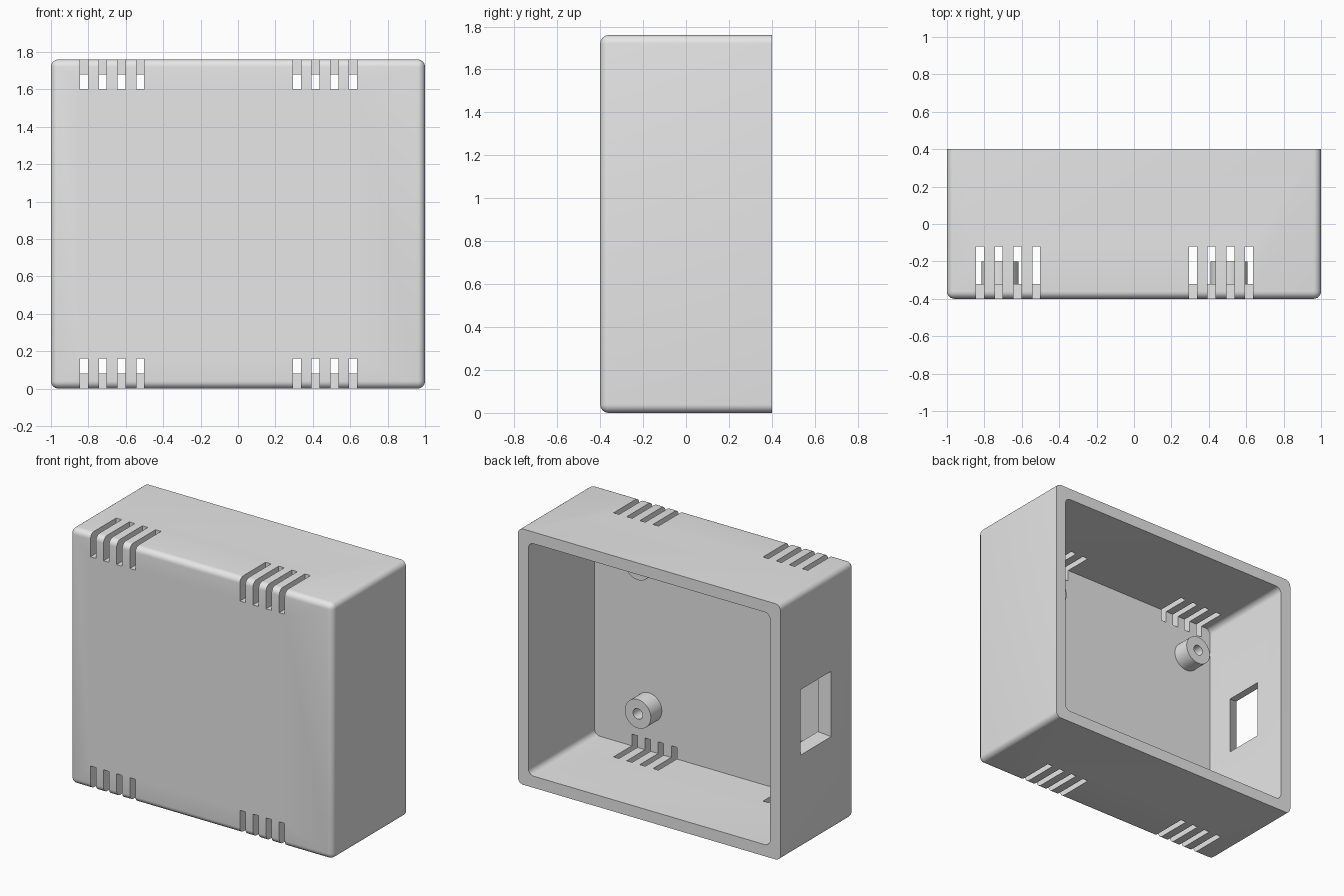
import bpy, bmesh, math
from mathutils import Matrix, Vector

cube = bpy.data.objects.get("Cube")
if cube:
    bpy.data.objects.remove(cube, do_unlink=True)

# Single plastic colour
plastic = bpy.data.materials.new("light_grey_plastic")
plastic.use_nodes = True
GREY = (0.8, 0.8, 0.8, 1)
plastic.diffuse_color = GREY
plastic.node_tree.nodes["Principled BSDF"].inputs["Base Color"].default_value = GREY

H = 1.76        # case height
D = 0.4         # half depth
WALL = 0.08
FILLET = 0.04


def add_box(bm, lo, hi):
    lo, hi = Vector(lo), Vector(hi)
    m = Matrix.Translation((lo + hi) / 2) @ Matrix.Diagonal((*(hi - lo), 1))
    return bmesh.ops.create_cube(bm, size=1, matrix=m)["verts"]


def round_edges(bm, rule):
    edges = [e for e in bm.edges if rule(*[v.co for v in e.verts])]
    bmesh.ops.bevel(bm, geom=edges, offset=FILLET, segments=6, profile=0.5,
                    affect='EDGES')


def finish(bm, name):
    bmesh.ops.recalc_face_normals(bm, faces=bm.faces)
    mesh = bpy.data.meshes.new(name)
    bm.to_mesh(mesh)
    bm.free()
    mesh.materials.append(plastic)
    ob = bpy.data.objects.new(name, mesh)
    bpy.context.collection.objects.link(ob)
    return ob


def smooth(ob):
    bpy.ops.object.select_all(action='DESELECT')
    ob.select_set(True)
    bpy.context.view_layer.objects.active = ob
    bpy.ops.object.shade_smooth_by_angle(angle=math.radians(30))


def cut(target, cutter):
    mod = target.modifiers.new("cut", 'BOOLEAN')
    mod.operation, mod.solver, mod.object = 'DIFFERENCE', 'EXACT', cutter
    bpy.context.view_layer.objects.active = target
    bpy.ops.object.modifier_apply(modifier=mod.name)
    bpy.data.objects.remove(cutter, do_unlink=True)


# Case: every edge rounded except the open back rim
bm = bmesh.new()
add_box(bm, (-1, -D, 0), (1, D, H))
round_edges(bm, lambda a, b: min(a.y, b.y) < 0)
case = finish(bm, "case_shell")

# Cavity open to the back, with rounded depth-wise corners
bm = bmesh.new()
add_box(bm, (-1 + WALL, -D + WALL, WALL), (1 - WALL, D + WALL, H - WALL))
round_edges(bm, lambda a, b: abs(a.y - b.y) > 0.1)
cut(case, finish(bm, "cavity_cutter"))

# Four groups of vent slots wrapping the top and bottom front edges
bm = bmesh.new()
for start in (-0.823, 0.315):
    for i in range(4):
        x = start + 0.1 * i
        for z0, z1 in ((-0.1, 0.16), (H - 0.16, H + 0.1)):
            add_box(bm, (x - 0.021, -D - 0.1, z0), (x + 0.021, -0.12, z1))
cut(case, finish(bm, "vent_cutter"))

# Side port, flaring outward through the wall
bm = bmesh.new()
add_box(bm, (-1, -0.15, 0.645), (-1 + WALL, 0.185, 1.095))
for v in bm.verts:
    if v.co.x > -0.95:
        v.co.y = -0.12 if v.co.y < 0 else 0.16
        v.co.z = 0.67 if v.co.z < 0.8 else 1.07
# extend the flare past both faces of the wall
for a, b in [e.verts for e in bm.edges if abs(e.verts[0].co.x - e.verts[1].co.x) > 0.01]:
    step = (b.co - a.co) * 0.25
    a.co -= step
    b.co += step
cut(case, finish(bm, "port_cutter"))
smooth(case)


# Hollow screw posts on the inside of the front wall
def screw_post(name, x, z):
    bm = bmesh.new()
    y0, y1, r_in, r_out = -D + WALL - 0.02, -0.2, 0.036, 0.099
    ring = [bm.verts.new((r, y, 0)) for r, y in
            ((r_in, y0), (r_out, y0), (r_out, y1), (r_in, y1))]
    loop = [bm.edges.new((ring[i], ring[(i + 1) % 4])) for i in range(4)]
    bmesh.ops.spin(bm, geom=ring + loop, cent=(0, 0, 0), axis=(0, 1, 0),
                   angle=math.tau, steps=40)
    bmesh.ops.remove_doubles(bm, verts=bm.verts, dist=0.0001)
    post = finish(bm, name)
    post.location = (x, 0, z)
    smooth(post)


for side, x in (("right", -0.717), ("left", 0.507)):
    for level, z in (("lower", 0.38), ("upper", 1.4)):
        screw_post(f"{level}_{side}_screw_post", x, z)
